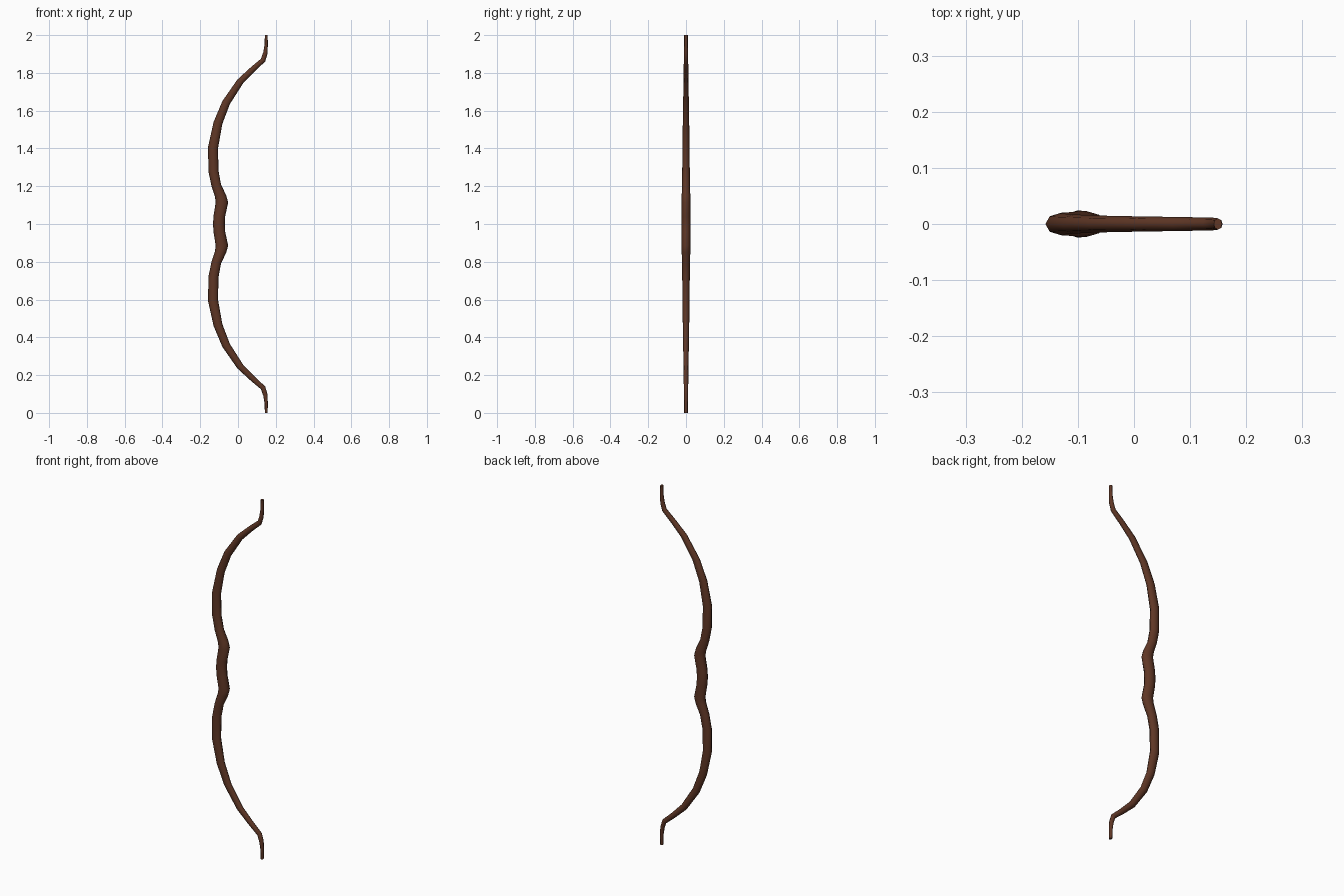
import bpy, bmesh, math
from mathutils import Vector

if "Cube" in bpy.data.objects:
    bpy.data.objects.remove(bpy.data.objects["Cube"])

SIDES = 8

wood = bpy.data.materials.new("dark_brown_wood")
wood.diffuse_color = (0.115, 0.038, 0.019, 1)
wood.use_nodes = True
wood.node_tree.nodes["Principled BSDF"].inputs["Base Color"].default_value = wood.diffuse_color

# Upper half stations: outer x, z, inner x, z, half width in y
HALF = [
    (-0.132, 1.00, -0.070, 1.00, 0.024),
    (-0.130, 1.04, -0.068, 1.04, 0.024),
    (-0.118, 1.115, -0.052, 1.115, 0.023),
    (-0.122, 1.145, -0.062, 1.15, 0.023),
    (-0.140, 1.20, -0.090, 1.21, 0.021),
    (-0.157, 1.28, -0.103, 1.28, 0.020),
    (-0.158, 1.41, -0.106, 1.40, 0.019),
    (-0.129, 1.54, -0.083, 1.53, 0.017),
    (-0.083, 1.65, -0.043, 1.635, 0.015),
    (-0.003, 1.765, 0.027, 1.745, 0.0135),
    (0.068, 1.83, 0.090, 1.81, 0.0125),
    (0.122, 1.875, 0.144, 1.86, 0.0115),
    (0.134, 1.91, 0.156, 1.90, 0.011),
    (0.141, 1.95, 0.158, 1.95, 0.010),
    (0.142, 2.00, 0.157, 2.00, 0.010),
]
stations = [(a, 2 - b, c, 2 - d, w) for a, b, c, d, w in reversed(HALF[1:])] + HALF

# Bow: elliptical rings lofted from the lower tip to the upper tip
bm = bmesh.new()
rings = []
for xo, zo, xi, zi, w in stations:
    outer, inner = Vector((xo, 0, zo)), Vector((xi, 0, zi))
    mid, half = (outer + inner) / 2, (inner - outer) / 2
    ring = []
    for k in range(SIDES):
        t = 2 * math.pi * k / SIDES
        ring.append(bm.verts.new(mid + half * math.cos(t) + Vector((0, w * math.sin(t), 0))))
    rings.append(ring)
for lo, hi in zip(rings, rings[1:]):
    for k in range(SIDES):
        n = (k + 1) % SIDES
        bm.faces.new((lo[k], lo[n], hi[n], hi[k]))
bm.faces.new(rings[-1])
bm.faces.new(rings[0][::-1])
bmesh.ops.recalc_face_normals(bm, faces=bm.faces)

mesh = bpy.data.meshes.new("bow")
bm.to_mesh(mesh)
bm.free()
mesh.materials.append(wood)
bow = bpy.data.objects.new("bow", mesh)
bpy.context.collection.objects.link(bow)
bpy.context.view_layer.objects.active = bow
bow.select_set(True)
bpy.ops.object.shade_smooth_by_angle(angle=math.radians(60))
